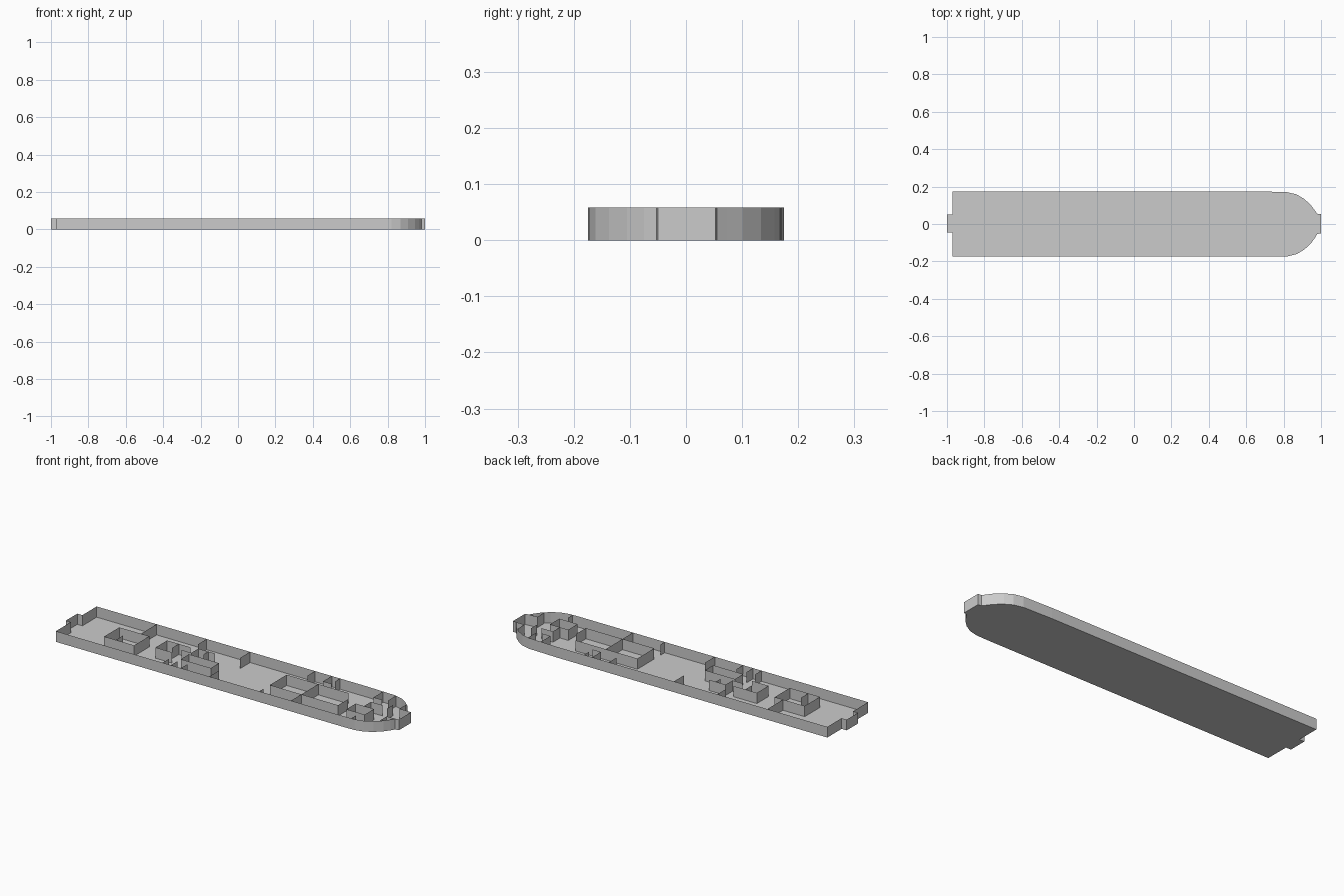
import bpy

H = 0.058  # wall height


def mesh_object(name, verts, faces):
    me = bpy.data.meshes.new(name)
    me.from_pydata(verts, [], faces)
    me.update()
    ob = bpy.data.objects.new(name, me)
    bpy.context.collection.objects.link(ob)
    return ob


def walls(name, paths, closed=False):
    """Upright thin sheets following plan polylines."""
    verts, faces = [], []
    for path in paths:
        b, n = len(verts), len(path)
        for x, y in path:
            verts += [(x, y, 0), (x, y, H)]
        for i in range(n if closed else n - 1):
            j = (i + 1) % n
            faces.append((b + 2 * i, b + 2 * j, b + 2 * j + 1, b + 2 * i + 1))
    return mesh_object(name, verts, faces)


def room(x0, x1, y0, y1):
    return [(x0, y0), (x1, y0), (x1, y1), (x0, y1), (x0, y0)]


# Deck outline, counter-clockwise, with a tab at each end
bow = [(0.82, 0.173), (0.87, 0.161), (0.91, 0.137), (0.945, 0.105), (0.967, 0.075)]
outline = [(-0.97, -0.175), (0.75, -0.175)]
outline += [(x, -y) for x, y in bow]
outline += [(0.98, -0.053), (1, -0.05), (1, 0.053), (0.98, 0.055)]
outline += [(x, y - 0.003) for x, y in reversed(bow)]
outline += [(0.65, 0.175), (-0.97, 0.175), (-0.97, 0.052), (-1, 0.052), (-1, -0.046), (-0.97, -0.046)]

mesh_object("deck_floor", [(x, y, 0) for x, y in outline], [tuple(reversed(range(len(outline))))])
walls("outer_wall", [outline], closed=True)

# Aft cabin and its cross partition
walls("aft_rooms", [
    room(-0.74, -0.56, -0.09, 0.04),
    [(-0.61, 0.175), (-0.61, 0.04)],
    [(-0.67, -0.09), (-0.67, -0.03)],
])

# Middle cabins with small compartments
walls("middle_rooms", [
    [(-0.32, 0.05), (-0.46, 0.05), (-0.46, -0.05), (-0.36, -0.05)],
    [(-0.39, 0.05), (-0.39, -0.01)],
    [(-0.31, 0.175), (-0.31, 0.10)],
    room(-0.28, -0.10, -0.09, -0.02),
    [(-0.34, 0.0), (-0.28, 0.0), (-0.28, 0.06), (-0.18, 0.06)],
    [(-0.22, 0.06), (-0.22, 0.02)],
    [(-0.05, 0.175), (-0.05, 0.09)],
    [(-0.05, -0.175), (-0.05, -0.09)],
])
walls("small_partitions", [[(x, -0.175), (x, -0.12)] for x in (-0.33, -0.28, -0.22)])

# Forward cabins
walls("forward_rooms", [
    room(0.25, 0.44, -0.085, 0.06),
    [(0.44, 0.06), (0.62, 0.06)],
    [(0.44, -0.085), (0.66, -0.085), (0.66, 0.0)],
    [(0.34, 0.175), (0.34, 0.11)],
    [(0.44, 0.175), (0.44, 0.10), (0.49, 0.10)],
    [(0.49, 0.175), (0.49, 0.13)],
    [(0.44, -0.175), (0.44, -0.085)],
    [(0.25, -0.175), (0.25, -0.14)],
])

# Bow compartments
walls("bow_rooms", [
    room(0.72, 0.83, -0.10, -0.02),
    [(0.77, -0.02), (0.77, 0.04), (0.84, 0.04)],
    [(0.75, 0.17), (0.75, 0.09), (0.80, 0.09)],
    [(0.83, 0.168), (0.83, 0.10)],
    [(0.80, -0.172), (0.80, -0.13)],
    [(0.88, 0.07), (0.88, 0.02)],
    [(0.93, 0.11), (0.93, 0.055), (0.98, 0.055)],
    [(0.93, -0.11), (0.93, -0.055), (0.98, -0.053)],
])
